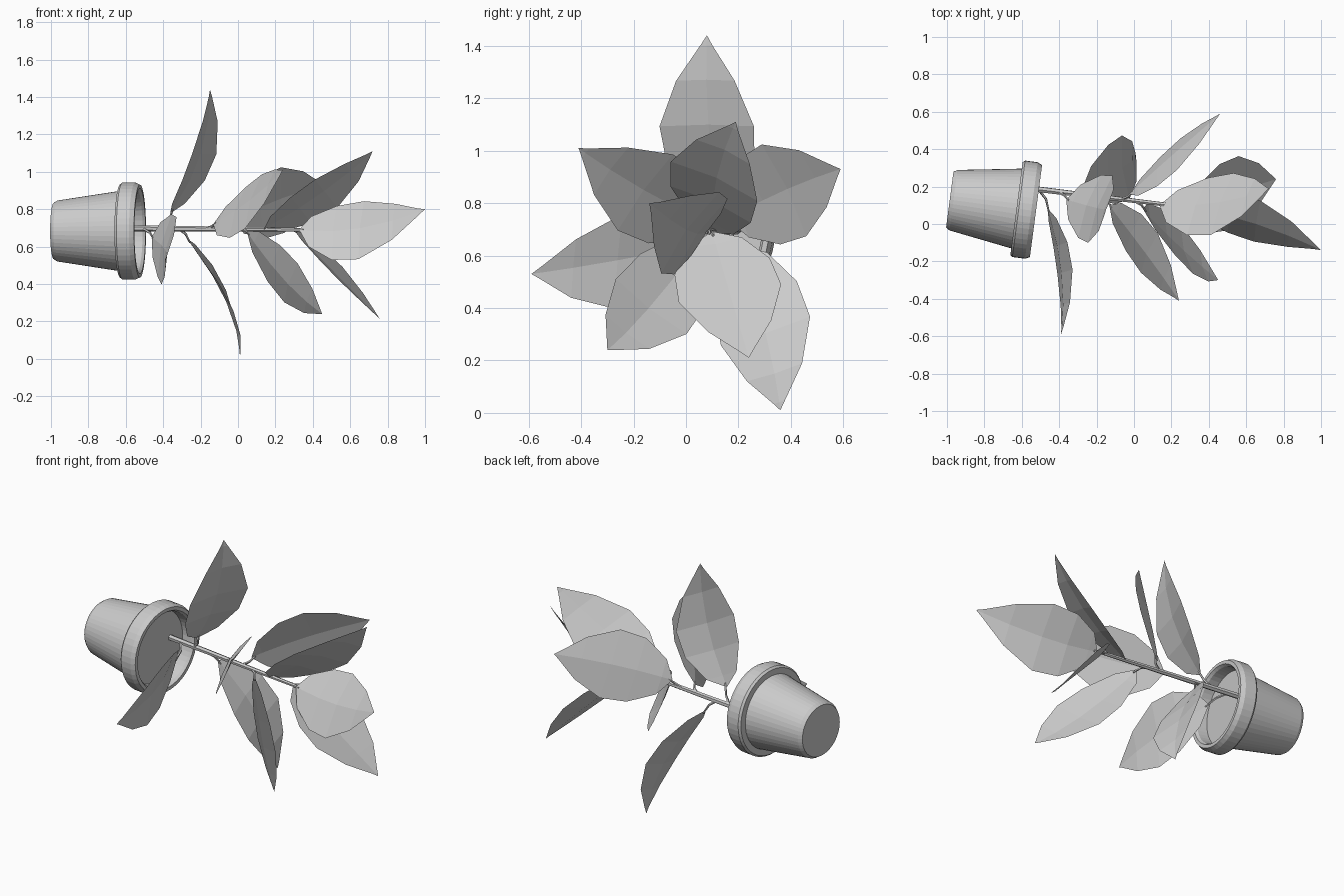
import bpy, bmesh, math
from mathutils import Vector as V

cube = bpy.data.objects.get("Cube")
if cube:
    bpy.data.objects.remove(cube)

grey = bpy.data.materials.new("plain_grey")
grey.use_nodes = True
COLOUR = (0.6, 0.6, 0.6, 1)
grey.diffuse_color = COLOUR
grey.node_tree.nodes["Principled BSDF"].inputs["Base Color"].default_value = COLOUR


def finish(name, bm):
    mesh = bpy.data.meshes.new(name)
    bm.to_mesh(mesh)
    bm.free()
    mesh.materials.append(grey)
    obj = bpy.data.objects.new(name, mesh)
    bpy.context.collection.objects.link(obj)
    return obj


def lathe(name, profile, origin, axis, sides):
    """Spin (radius, height) points around an axis."""
    turn = V((0, 0, 1)).rotation_difference(axis)
    bm = bmesh.new()
    verts = [bm.verts.new((r, 0, h)) for r, h in profile]
    edges = [bm.edges.new(pair) for pair in zip(verts, verts[1:])]
    bmesh.ops.spin(bm, geom=verts + edges, cent=(0, 0, 0), axis=(0, 0, 1),
                   angle=math.tau, steps=sides)
    bmesh.ops.remove_doubles(bm, verts=bm.verts, dist=0.0005)
    bmesh.ops.recalc_face_normals(bm, faces=bm.faces)
    for v in bm.verts:
        v.co = origin + turn @ v.co
    return finish(name, bm)


def tube(name, points, radii, sides=6):
    """Sweep a small polygon along a path."""
    bm = bmesh.new()
    rings = []
    for i, (p, r) in enumerate(zip(points, radii)):
        along = points[min(i + 1, len(points) - 1)] - points[max(i - 1, 0)]
        turn = V((0, 0, 1)).rotation_difference(along.normalized())
        rings.append([bm.verts.new(p + turn @ V((r * math.cos(a), r * math.sin(a), 0)))
                      for a in (math.tau * k / sides for k in range(sides))])
    for low, high in zip(rings, rings[1:]):
        for k in range(sides):
            n = (k + 1) % sides
            bm.faces.new((low[k], low[n], high[n], high[k]))
    bm.faces.new(rings[0][::-1])
    bm.faces.new(rings[-1])
    return finish(name, bm)


# Pot with a thick rim, lying on its side
pot_base = V((-0.985, 0.13, 0.683))
pot_axis = V((0.991, -0.131, 0)).normalized()
lathe("pot", [(0, 0), (0.15, 0), (0.163, 0.02), (0.215, 0.36), (0.25, 0.36),
              (0.26, 0.372), (0.26, 0.44), (0.248, 0.465), (0.228, 0.465),
              (0.218, 0.45), (0.212, 0.38)], pot_base, pot_axis, 48)
lathe("soil", [(0.214, 0.39), (0, 0.39)], pot_base, pot_axis, 48)

# Stem
stem_start, stem_end = V((-0.61, 0.197, 0.698)), V((0.33, 0.085, 0.69))
tube("stem", [stem_start, stem_start.lerp(stem_end, 0.5), stem_end],
     [0.017, 0.014, 0.01])


def stem_at(x):
    return stem_start.lerp(stem_end, (x - stem_start.x) / (stem_end.x - stem_start.x))


# Leaf outline: position along the leaf, share of full half width
OUTLINE = [(0, 0.03), (0.09, 0.52), (0.3, 0.93), (0.52, 1), (0.77, 0.62), (0.95, 0.13)]


def leaf(name, base, tip, side_a, side_b):
    """Curved blade through base and tip, as wide as its two side points."""
    base, tip, side_a, side_b = V(base), V(tip), V(side_a), V(side_b)
    middle = (side_a + side_b) / 2
    control = 2 * middle - (base + tip) / 2
    half = (side_b - side_a) / 2
    normal = (tip - base).cross(half).normalized()
    if normal.x < 0:
        normal, half = -normal, -half
    bm = bmesh.new()
    rows = []
    for t, w in OUTLINE:
        centre = base * (1 - t) ** 2 + control * 2 * t * (1 - t) + tip * t * t
        rows.append([bm.verts.new(p) for p in (
            centre - half * w, centre - normal * 0.02 * w, centre + half * w)])
    for low, high in zip(rows, rows[1:]):
        for k in (0, 1):
            bm.faces.new((low[k], low[k + 1], high[k + 1], high[k]))
    end = bm.verts.new(tip)
    for k in (0, 1):
        bm.faces.new((rows[-1][k], rows[-1][k + 1], end))
    finish(name, bm)
    # Stalk joining the blade to the stem
    root = stem_at(min(base.x - 0.05, 0.28))
    bend = root.lerp(base, 0.5) + V((0.015, 0, 0))
    tube(name + "_stalk", [root, bend, base.lerp(middle, 0.06)], [0.008, 0.007, 0.005], 5)


# Leaves from the pot to the tip of the stem
leaf("lower_top_leaf", (-0.36, 0.13, 0.78), (-0.15, 0.08, 1.44),
     (-0.25, -0.1, 1.08), (-0.12, 0.26, 1.08))
leaf("lower_front_leaf", (-0.46, 0.08, 0.65), (-0.39, -0.59, 0.53),
     (-0.33, -0.23, 0.76), (-0.41, -0.26, 0.4))
leaf("lower_back_leaf", (-0.27, 0.2, 0.64), (0.01, 0.36, 0.01),
     (-0.07, 0.47, 0.38), (-0.03, 0.13, 0.27))
leaf("middle_front_leaf", (-0.13, 0.1, 0.72), (0.24, -0.41, 1.01),
     (0.03, -0.25, 0.69), (0.12, -0.04, 0.98))
leaf("middle_back_leaf", (-0.02, 0.16, 0.74), (0.46, 0.59, 0.93),
     (0.22, 0.28, 1.02), (0.24, 0.45, 0.67))
leaf("middle_under_leaf", (0.05, 0.08, 0.68), (0.45, -0.3, 0.24),
     (0.31, -0.26, 0.52), (0.24, 0.01, 0.31))
leaf("upper_top_leaf", (0.14, 0.1, 0.69), (0.72, 0.19, 1.11),
     (0.4, -0.06, 0.95), (0.52, 0.27, 0.8))
leaf("upper_under_leaf", (0.3, 0.1, 0.69), (0.76, 0.24, 0.21),
     (0.53, -0.03, 0.43), (0.55, 0.36, 0.5))
leaf("end_leaf", (0.33, 0.08, 0.69), (1, -0.14, 0.8),
     (0.66, 0.13, 0.84), (0.63, -0.09, 0.53))
